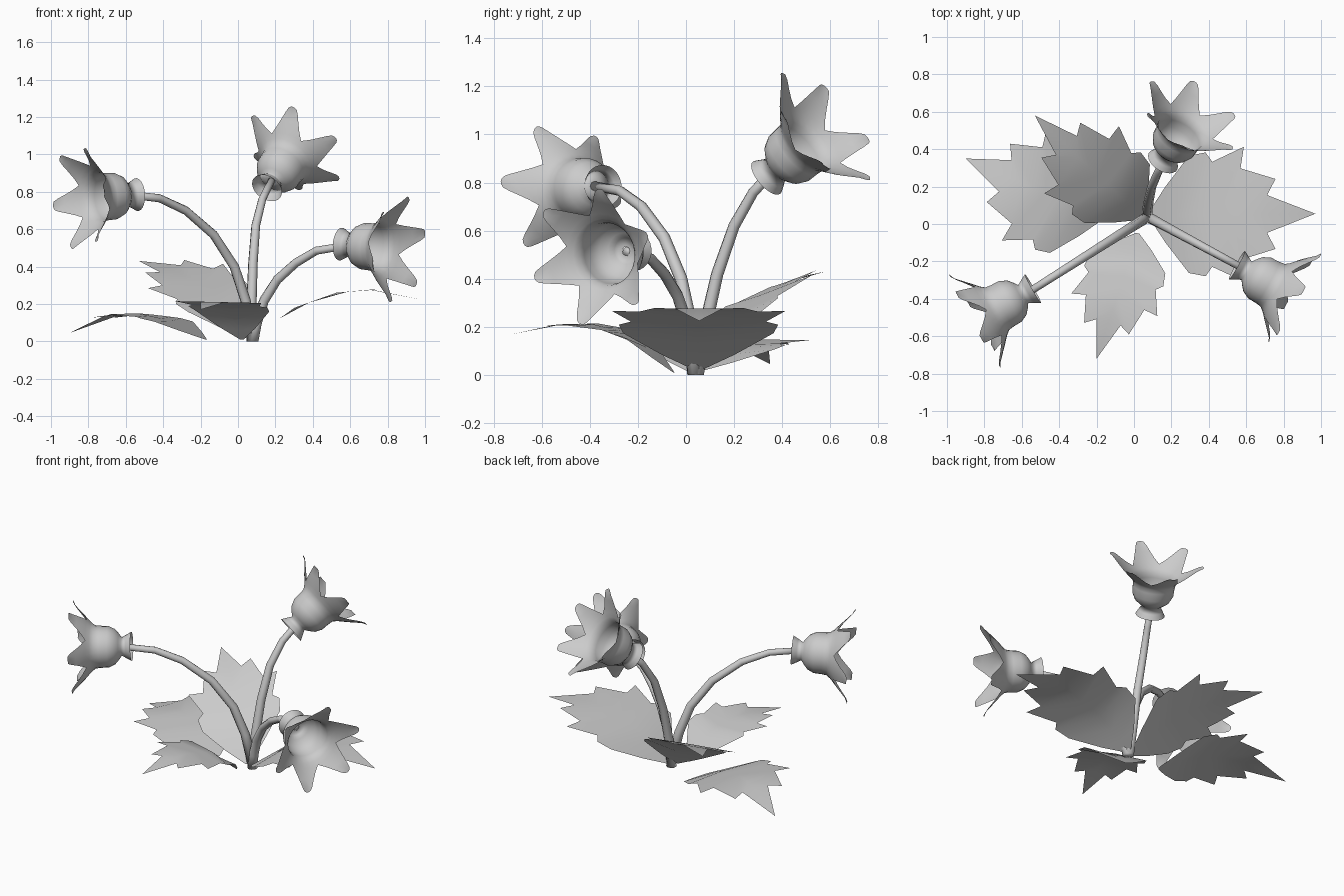
import bpy, bmesh, math
from mathutils import Vector

if "Cube" in bpy.data.objects:
    bpy.data.objects.remove(bpy.data.objects["Cube"])


def add_object(name, bm):
    bmesh.ops.remove_doubles(bm, verts=bm.verts, dist=0.0005)
    mesh = bpy.data.meshes.new(name)
    bm.to_mesh(mesh)
    bm.free()
    mesh.shade_smooth()
    ob = bpy.data.objects.new(name, mesh)
    bpy.context.collection.objects.link(ob)
    return ob


def grid_faces(bm, rows, closed=False):
    for r0, r1 in zip(rows, rows[1:]):
        n = len(r0)
        for i in range(n if closed else n - 1):
            j = (i + 1) % n
            bm.faces.new((r0[i], r0[j], r1[j], r1[i]))


# Stems: eight-sided tapering tubes along a path
def stem(name, pts, r0=0.03, r1=0.02):
    pts = [Vector(p) for p in pts]
    bm = bmesh.new()
    rows = []
    for k, p in enumerate(pts):
        d = pts[min(k + 1, len(pts) - 1)] - pts[max(k - 1, 0)]
        d = Vector((0, 0, 1)) if k == 0 else d.normalized()
        u = d.cross(Vector((0.3, -0.5, 0)) if k == 0 else ref).normalized()
        v = u.cross(d).normalized()
        ref = v
        r = r0 + (r1 - r0) * k / (len(pts) - 1)
        rows.append([bm.verts.new(p + r * (math.cos(a) * u + math.sin(a) * v))
                     for a in (math.tau * i / 8 for i in range(8))])
    grid_faces(bm, rows, True)
    bm.faces.new(rows[0])
    bm.faces.new(rows[-1])
    bmesh.ops.recalc_face_normals(bm, faces=bm.faces)
    add_object(name, bm)


# Flowers: lathed cup (distance, radius) that splits into six petals
CUP = [(0, .088), (.03, .072), (.06, .055), (.075, .077),
       (.10, .106), (.14, .125), (.19, .127), (.22, .131), (.243, .149), (.264, .172)]
PETAL = [(.264, .172, 30), (.287, .197, 20), (.315, .226, 13),
         (.343, .256, 8), (.357, .276, 5)]


def flower(name, origin, axis, petal_dir):
    o, n = Vector(origin), Vector(axis).normalized()
    u = Vector(petal_dir)
    u = (u - n * u.dot(n)).normalized()
    v = n.cross(u)
    bm = bmesh.new()

    def vert(t, r, deg):
        a = math.radians(deg)
        return bm.verts.new(o + n * t + r * (math.cos(a) * u + math.sin(a) * v))

    cols = (-1, -.5, 0, .5, 1)
    neck = [vert(.06, .018, 15 * i) for i in range(24)]
    grid_faces(bm, [neck, [vert(.06, .055, 15 * i) for i in range(24)]], True)
    grid_faces(bm, [[vert(t, r, 15 * i) for i in range(24)] for t, r in CUP], True)
    for p in range(6):
        rows = []
        for k, (t, r, half) in enumerate(PETAL):
            bulge = 0.013 if k == len(PETAL) - 1 else 0
            rows.append([vert(t, r + bulge * (1 - a * a), 60 * p + half * a)
                         for a in cols])
        grid_faces(bm, rows)
    add_object(name, bm)


# Leaves: toothed half outline (along, across, midrib partner), mirrored
OUTLINE = [(0, .04, 0), (.10, .42, .08), (.24, .87, .16), (.34, .92, .25),
           (.38, .78, .33), (.57, 1.0, .42), (.55, .68, .50), (.76, .52, .60),
           (.71, .28, .70), (1, 0, 1)]


def leaf(name, base, tip, side, heights):
    base, axis = Vector((*base, 0)), Vector((tip[0] - base[0], tip[1] - base[1], 0))
    side = Vector(side)
    bm = bmesh.new()

    def vert(u, w):
        k = min(int(u * 4), 3)
        z = heights[k] + (heights[k + 1] - heights[k]) * (u * 4 - k)
        return bm.verts.new(base + axis * u + side * w + Vector((0, 0, z)))

    mid = [vert(m, 0) for _, _, m in OUTLINE]
    for s in (1, -1):
        edge = [vert(u, w * s) if w else mid[-1] for u, w, _ in OUTLINE]
        for i in range(len(edge) - 1):
            f = [mid[i], mid[i + 1], edge[i + 1], edge[i]]
            if f[1] == f[2]:
                f.pop(1)
            bm.faces.new(f if s > 0 else f[::-1])
    add_object(name, bm)


stem("left_stem", [(x, .03 + (x - .06) * .633, z) for x, z in
     [(.08, 0), (.04, .22), (-.02, .40), (-.13, .57), (-.28, .70), (-.42, .765), (-.59, .785)]])
stem("right_stem", [(x, .04 - (x - .07) * .54, z) for x, z in
     [(.08, 0), (.10, .10), (.14, .22), (.21, .33), (.31, .42), (.42, .485), (.60, .515)]])
stem("back_stem", [(.075, .045, 0), (.072, .08, .2), (.08, .13, .42),
                   (.095, .20, .62), (.13, .28, .76), (.18, .375, .86)])

flower("left_flower", (-.54, -.345, .785), (-.87, -.49, -.06), (.05, -.09, .26))
flower("right_flower", (.55, -.22, .52), (.87, -.49, -.08), (.03, .05, .28))
flower("back_flower", (.155, .335, .82), (.42, .68, .59), (-.015, -.18, .215))

leaf("right_leaf", (.08, .05), (.97, .055), (0, .36, 0), (.02, .18, .26, .28, .225))
leaf("front_leaf", (.02, -.05), (-.20, -.72), (.23, -.06, -.005), (.01, .17, .21, .21, .17))
leaf("back_leaf", (.05, .03), (-.53, .58), (.20, .18, .065), (.02, .22, .33, .40, .43))
leaf("left_leaf", (-.17, .03), (-.90, .35), (.12, .30, 0), (.01, .11, .15, .13, .045))
